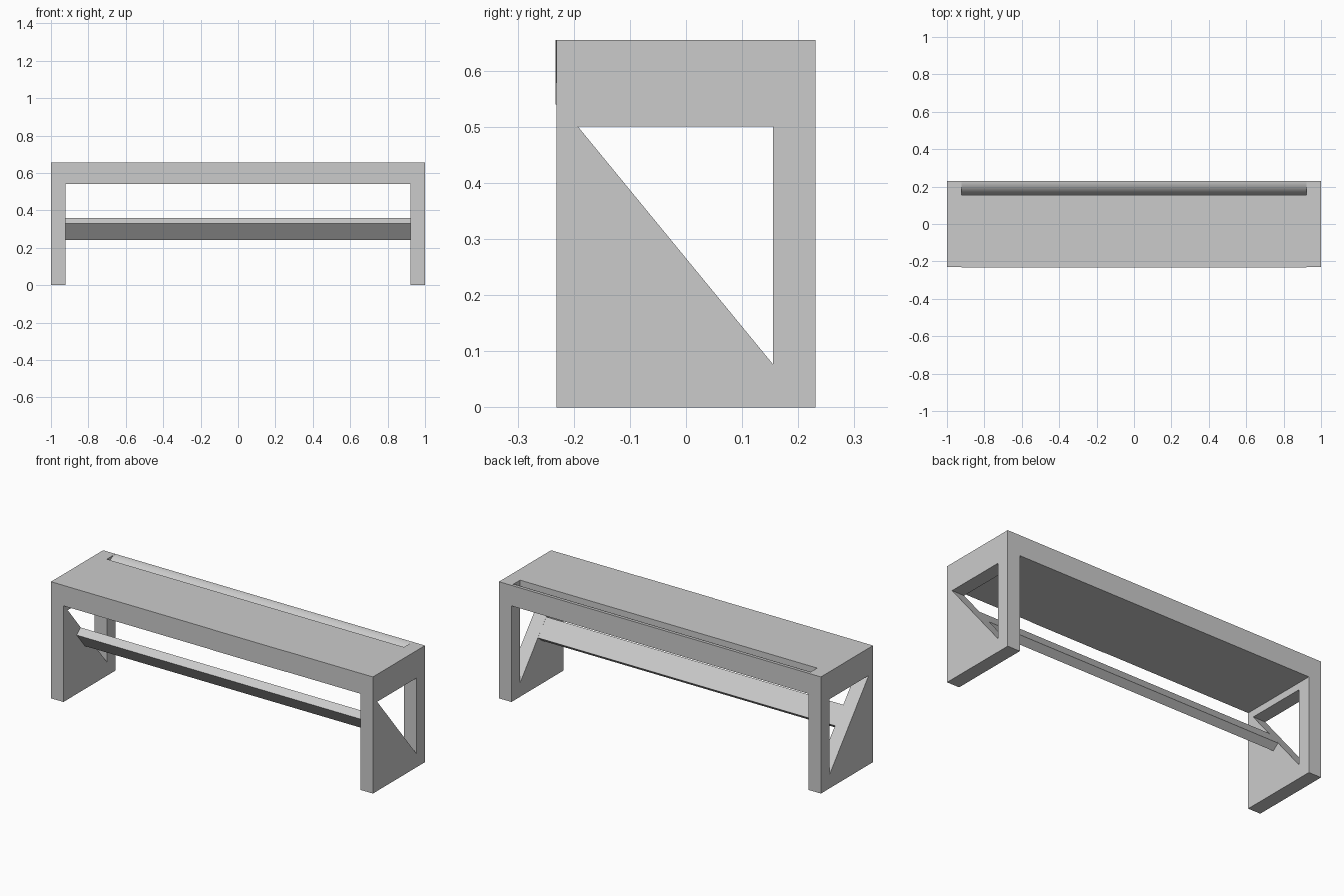
import bpy, bmesh, math

if "Cube" in bpy.data.objects:
    bpy.data.objects.remove(bpy.data.objects["Cube"])

W, IN, D, H = 1.0, 0.923, 0.231, 0.655   # half length, inner half length, half depth, height


def prism(name, pts, faces, x0, x1, smooth=False):
    """Extrude flat faces drawn in the (y, z) plane from x0 to x1."""
    bm = bmesh.new()
    vs = [bm.verts.new((x0, y, z)) for y, z in pts]
    fs = [bm.faces.new([vs[i] for i in f]) for f in faces]
    ext = bmesh.ops.extrude_face_region(bm, geom=fs, use_keep_orig=True)["geom"]
    for v in ext:
        if isinstance(v, bmesh.types.BMVert):
            v.co.x = x1
    bmesh.ops.recalc_face_normals(bm, faces=bm.faces)
    me = bpy.data.meshes.new(name)
    bm.to_mesh(me)
    bm.free()
    ob = bpy.data.objects.new(name, me)
    bpy.context.collection.objects.link(ob)
    if smooth:
        bpy.ops.object.select_all(action='DESELECT')
        ob.select_set(True)
        bpy.context.view_layer.objects.active = ob
        bpy.ops.object.shade_smooth_by_angle(angle=math.radians(30))
    return ob


def outline(name, pts, x0, x1, smooth=False):
    return prism(name, pts, [range(len(pts))], x0, x1, smooth)


# end panels with a triangular opening
panel = [(-D, 0), (D, 0), (D, H), (-D, H),
         (-0.193, 0.501), (0.155, 0.501), (0.155, 0.077)]
panel_faces = [(0, 1, 6), (1, 2, 5, 6), (2, 3, 4, 5), (3, 0, 4), (0, 6, 4)]
prism("left_end_panel", panel, panel_faces, -W, -IN)
prism("right_end_panel", panel, panel_faces, IN, W)

# top slab, with a rounded slot running along its back edge
ys, r, n = 0.155, D - 0.155, 16
arc = [(D - r * math.sin(a), H - r + r * math.cos(a))
       for a in (i * math.pi / 2 / n for i in range(n + 1))]
slab = [(-D, 0.54), (D, 0.54)] + arc + [(ys, H), (-D, H)]
# the slot narrows to nothing at its foot, so keep a hairline gap there
slab[-2] = (ys - 0.001, H)
slab.insert(-2, (ys - 0.001, H - r))
outline("top_slab", slab, -IN, IN, smooth=True)

# thin front facings
for name, x0, x1, z0, t in (("left_front_facing", -IN, 0, 0.578, 0.0005),
                            ("drawer_front", 0, 0.46, 0.54, 0.002),
                            ("right_front_facing", 0.46, IN, 0.578, 0.0005)):
    outline(name, [(-D - t, z0), (-D, z0), (-D, H), (-D - t, H)], x0, x1)

# tilted stretcher, flush with the sloping side of the openings
dy, dz = 0.348, -0.424
k = math.hypot(dy, dz)
dy, dz = dy / k, dz / k
by, bz, length, thick = -0.078, 0.36, 0.116, 0.046
outline("stretcher", [(by, bz),
                      (by + dy * length, bz + dz * length),
                      (by + dy * length + dz * thick, bz + dz * length - dy * thick),
                      (by + dz * thick, bz - dy * thick)], -IN, IN)
